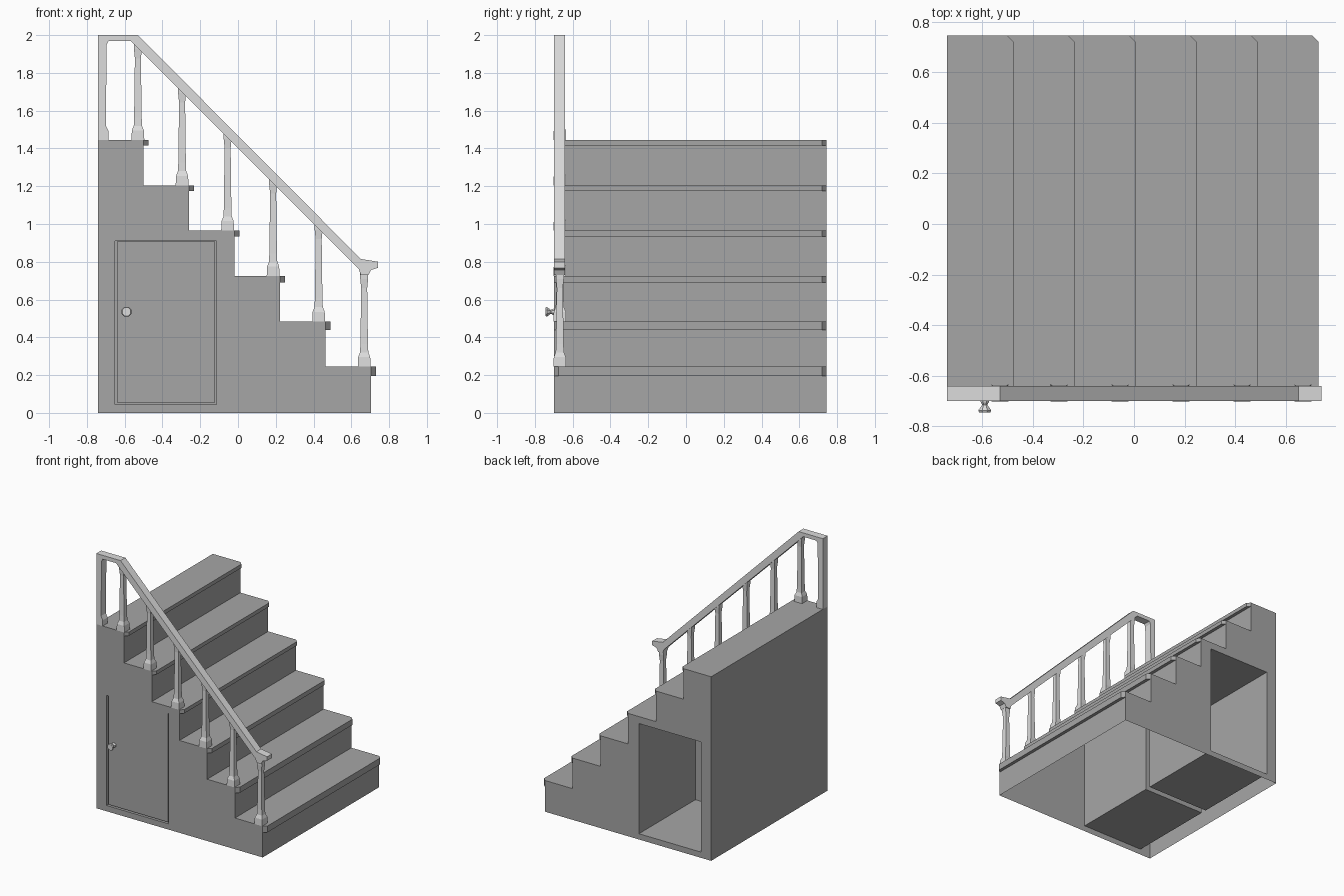
import bpy, bmesh, math
from mathutils import Vector, Matrix

cube = bpy.data.objects.get("Cube")
if cube:
    bpy.data.objects.remove(cube, do_unlink=True)


def material(name, value):
    m = bpy.data.materials.new(name)
    m.use_nodes = True
    colour = (value, value, value, 1)
    m.diffuse_color = colour
    m.node_tree.nodes["Principled BSDF"].inputs["Base Color"].default_value = colour
    return m


STONE = material("mid_grey", 0.38)
PALE = material("pale_grey", 0.72)


def finish(name, bm, mat):
    bmesh.ops.recalc_face_normals(bm, faces=bm.faces[:])
    mesh = bpy.data.meshes.new(name)
    bm.to_mesh(mesh)
    bm.free()
    mesh.materials.append(mat)
    obj = bpy.data.objects.new(name, mesh)
    bpy.context.collection.objects.link(obj)
    return obj


def loft(bm, rings, caps=True):
    """Join rings of points with quads, closing both ends."""
    loops = [[bm.verts.new(p) for p in ring] for ring in rings]
    n = len(loops[0])
    for a, b in zip(loops, loops[1:]):
        for i in range(n):
            j = (i + 1) % n
            bm.faces.new((a[i], a[j], b[j], b[i]))
    if caps:
        bm.faces.new(loops[0])
        bm.faces.new(loops[-1])


FRONT, BACK = -0.70, 0.745
STEPS = 6
RUN, RISE = 0.241, 0.24
edges = [0.705 - RUN * i for i in range(STEPS)]
tops = [0.245 + RISE * i for i in range(STEPS)]
DOOR_X, DOOR_Z = (-0.65, -0.113), (0.045, 0.91)

# Stair body: stepped shell, open underneath
profile = [(-0.74, 0)]
for i in range(STEPS):
    profile += [(edges[i], 0 if i == 0 else tops[i - 1]), (edges[i], tops[i])]
profile.append((-0.74, tops[-1]))
bm = bmesh.new()
loft(bm, [[(x, y, z) for x, z in profile] for y in (FRONT, BACK)])
bm.normal_update()
bmesh.ops.delete(bm, geom=[f for f in bm.faces if f.calc_center_median().z < 0.001],
                 context='FACES_ONLY')

# Cut the cupboard openings and push a recess in from each side
for axis, cuts in ((0, DOOR_X), (2, DOOR_Z)):
    for c in cuts:
        normal, point = Vector((0, 0, 0)), Vector((0, 0, 0))
        normal[axis], point[axis] = 1, c
        sides = [f for f in bm.faces if abs(f.normal.y) > 0.9]
        geom = sides + list({e for f in sides for e in f.edges}) \
            + list({v for f in sides for v in f.verts})
        bmesh.ops.bisect_plane(bm, geom=geom, plane_co=point, plane_no=normal)
        bm.normal_update()
for f in [f for f in bm.faces if abs(f.normal.y) > 0.9]:
    c = f.calc_center_median()
    if DOOR_X[0] < c.x < DOOR_X[1] and DOOR_Z[0] < c.z < DOOR_Z[1]:
        rim = list(f.verts)
        depth = Vector((0, 0.70 if c.y < 0 else -0.70, 0))
        inner = [bm.verts.new(v.co + depth) for v in rim]
        bm.faces.remove(f)
        bm.faces.new(inner)
        for i in range(len(rim)):
            j = (i + 1) % len(rim)
            bm.faces.new((rim[i], rim[j], inner[j], inner[i]))
finish("stair_body", bm, STONE)

# Step nosings with clipped corners
LIP = 0.025
for i, drop in enumerate((0.05, 0.045, 0.035, 0.03, 0.03, 0.03)):
    x = edges[i]
    outline = [(x, FRONT), (x + LIP, FRONT + LIP), (x + LIP, BACK - LIP), (x, BACK)]
    bm = bmesh.new()
    loft(bm, [[(px, py, z) for px, py in outline] for z in (tops[i] - drop, tops[i])])
    finish(f"step_nosing_{i + 1}", bm, STONE)

# Cupboard door with a narrow gap around it
GAP = 0.009
x0, x1 = DOOR_X[0] + GAP, DOOR_X[1] - GAP
z0, z1 = DOOR_Z[0] + GAP, DOOR_Z[1] - GAP / 3
bm = bmesh.new()
loft(bm, [[(x0, y, z0), (x1, y, z0), (x1, y, z1), (x0, y, z1)]
          for y in (FRONT + 0.006, FRONT + 0.04)])
finish("cupboard_door", bm, STONE)

# Door knob
bm = bmesh.new()
rings = []
for y, r in ((-0.69, 0.02), (-0.705, 0.017), (-0.715, 0.011), (-0.737, 0.028), (-0.745, 0.024)):
    rings.append([(-0.59 + r * math.cos(a), y, 0.535 + r * math.sin(a))
                  for a in (math.tau * (k + 0.5) / 8 for k in range(8))])
loft(bm, rings)
finish("door_knob", bm, PALE)

# Handrail with its upper post and curled lower end
rail = [(-0.74, 1.445), (-0.74, 2.0), (-0.53, 2.0), (0.65, 0.815), (0.742, 0.80),
        (0.742, 0.768), (0.705, 0.757), (0.69, 0.73), (0.65, 0.73), (0.64, 0.76),
        (-0.57, 1.97), (-0.685, 1.97), (-0.695, 1.95), (-0.70, 1.52), (-0.685, 1.49),
        (-0.685, 1.445)]
bm = bmesh.new()
loft(bm, [[(x, y, z) for x, z in rail] for y in (FRONT, -0.64)])
finish("handrail", bm, PALE)

# Balusters: square foot, tapering shaft, flared head
RAIL_Y = -0.668
for i in range(STEPS):
    x = edges[i] - (0.03 if i == STEPS - 1 else 0.037)
    foot = tops[i]
    head = 0.75 if i == 0 else 1.437 - x
    neck = head - 0.09
    shape = [(0.034, foot), (0.032, foot + 0.05), (0.022, foot + 0.075),
             (0.020, foot + 0.12), (0.016, neck), (0.021, head - 0.04), (0.021, head)]
    bm = bmesh.new()
    loft(bm, [[(x + sx * r, RAIL_Y + sy * r, z)
               for sx, sy in ((-1, -1), (1, -1), (1, 1), (-1, 1))] for r, z in shape])
    finish(f"baluster_{i + 1}", bm, PALE)
